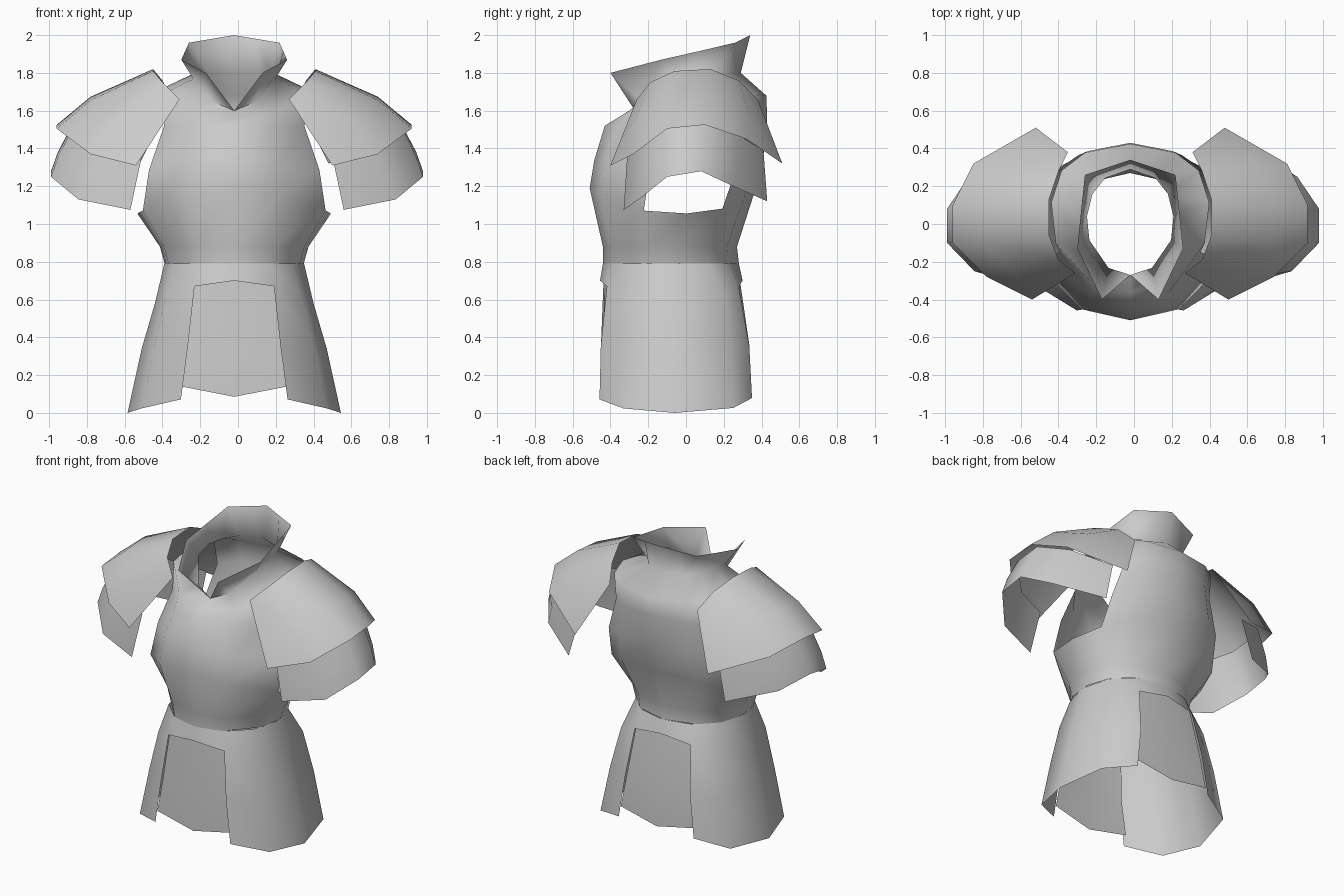
import bpy, bmesh
from math import sin, cos, radians
from mathutils import Vector

if "Cube" in bpy.data.objects:
    bpy.data.objects.remove(bpy.data.objects["Cube"])

MID = -0.02      # centre line of the body

steel = bpy.data.materials.new("grey_steel")
steel.use_nodes = True
steel.diffuse_color = (0.6, 0.6, 0.6, 1)
steel.node_tree.nodes["Principled BSDF"].inputs["Base Color"].default_value = (0.6, 0.6, 0.6, 1)


def ring_point(row, degrees):
    """Point on an oval; 0 degrees is the front, 90 is +x."""
    width, front, back, z_side, z_front, z_back, boxy_front, boxy_back = row
    a = radians(degrees)
    c = cos(a)
    depth = c ** boxy_front if c > 0 else -(-c) ** boxy_back
    z_end = z_front if c > 0 else z_back
    return Vector((MID + width * sin(a), (front + back) / 2 - (back - front) / 2 * depth,
                   z_side + (z_end - z_side) * c * c))


def full_turn(half):
    """Column angles all round, from those of the left half."""
    return half + [-a for a in half[-2:0:-1]]


def sheet(name, rows, closed=False, skip=lambda r, c: False):
    """Loft rows of points into a sheet, leaving out skipped cells."""
    bm = bmesh.new()
    grid = [[bm.verts.new(p) for p in row] for row in rows]
    n = len(rows[0])
    for r in range(len(rows) - 1):
        for c in range(n if closed else n - 1):
            if not skip(r, c):
                d = (c + 1) % n
                bm.faces.new((grid[r][c], grid[r][d], grid[r + 1][d], grid[r + 1][c]))
    bmesh.ops.remove_doubles(bm, verts=bm.verts, dist=0.0005)
    bmesh.ops.delete(bm, geom=[v for v in bm.verts if not v.link_faces], context='VERTS')
    bmesh.ops.recalc_face_normals(bm, faces=bm.faces)
    mesh = bpy.data.meshes.new(name)
    bm.to_mesh(mesh)
    bm.free()
    mesh.materials.append(steel)
    obj = bpy.data.objects.new(name, mesh)
    bpy.context.collection.objects.link(obj)
    bpy.ops.object.select_all(action='DESELECT')
    obj.select_set(True)
    bpy.context.view_layer.objects.active = obj
    bpy.ops.object.shade_smooth_by_angle(angle=radians(110))


# Cuirass: waist to neckline, with an armhole on each side
waist = (0.37, -0.44, 0.28, 0.79, 0.79, 0.79, 1, 0.9)
body = [
    waist,
    (0.395, -0.44, 0.27, 0.88, 0.88, 0.88, 1, 0.8),
    (0.515, -0.51, 0.36, 1.055, 1.19, 1.16, 1, 0.7),
    (0.48, -0.485, 0.41, 1.28, 1.34, 1.36, 1, 0.55),
    (0.395, -0.43, 0.43, 1.52, 1.52, 1.56, 1, 0.55),
    (0.42, -0.36, 0.425, 1.70, 1.56, 1.68, 1, 0.65),
    (0.23, -0.27, 0.29, 1.79, 1.60, 1.80, 1, 0.9),
]
# Collar rim: flared, meeting in an open V at the throat
rim = [(0, -0.27, 1.60), (0.15, -0.40, 1.80), (0.28, -0.13, 1.87), (0.26, 0.07, 1.915),
       (0.24, 0.26, 1.96), (0.12, 0.30, 1.98), (0, 0.34, 2.0)]
rim += [(-x, y, z) for x, y, z in rim[-2:0:-1]]
body_columns = full_turn([0, 30, 70, 95, 120, 145, 180])
rows = [[ring_point(row, a) for a in body_columns] for row in body]
rows.append([(x + MID, y, z) for x, y, z in rim])
arm_cells = {2, 3, 8, 9}
sheet("cuirass_with_collar", rows, closed=True,
      skip=lambda r, c: 2 <= r <= 4 and c in arm_cells)

# Skirt: belt on top, open at the front and back below the arch
skirt = [
    waist,
    (0.42, -0.455, 0.30, 0.58, 0.70, 0.70, 0.7, 0.4),
    (0.49, -0.495, 0.365, 0.34, 0.36, 0.36, 0.75, 0.5),
    (0.565, -0.50, 0.38, 0.0, 0.095, 0.105, 0.7, 0.5),
]
skirt_columns = full_turn([0, 30, 60, 90, 120, 150, 180])
open_cells = {0, 5, 6, 11}
sheet("skirt", [[ring_point(row, a) for a in skirt_columns] for row in skirt],
      closed=True, skip=lambda r, c: r >= 1 and c in open_cells)

# Front and back skirt panels, tucked behind the belt and the openings
panel = [(0.42, -0.435, 0.28, 0.64, 0.74, 0.74, 0.7, 0.5),
         (0.49, -0.45, 0.335, 0.34, 0.36, 0.36, 0.3, 0.3),
         (0.565, -0.455, 0.345, 0.305, 0.085, 0.085, 0.3, 0.3)]
for name, centre in (("front_panel", 0), ("back_panel", 180)):
    sheet(name, [[ring_point(row, centre + k) for k in (-30, 0, 30)] for row in panel])

# Shoulder guards: edges listed from front to back
upper_inner = [(0.29, -0.26, 1.66), (0.38, -0.19, 1.75), (0.43, -0.06, 1.81),
               (0.43, 0.13, 1.82), (0.38, 0.28, 1.76), (0.33, 0.38, 1.66)]
upper_outer = [(0.52, -0.40, 1.31), (0.76, -0.28, 1.37), (0.94, -0.10, 1.505),
               (0.94, 0.10, 1.525), (0.83, 0.32, 1.45), (0.50, 0.51, 1.32)]
lower_inner = [(0.50, -0.31, 1.38), (0.70, -0.25, 1.42), (0.87, -0.09, 1.51),
               (0.87, 0.10, 1.53), (0.76, 0.28, 1.47), (0.52, 0.41, 1.39)]
lower_outer = [(0.565, -0.33, 1.075), (0.84, -0.25, 1.13), (0.985, -0.10, 1.25),
               (0.985, 0.08, 1.28), (0.87, 0.25, 1.20), (0.59, 0.43, 1.12)]


def guard(name, inner, outer, side, shift, bulge):
    core = Vector((0.45, 0.05, 1.3))
    middle = []
    for i, (a, b) in enumerate(zip(inner, outer)):
        p = Vector(a).lerp(Vector(b), 0.6)
        swell = bulge if 0 < i < len(inner) - 1 else 0
        middle.append(p + (p - core).normalized() * swell)
    sheet(name, [[(side * p[0] + shift, p[1], p[2]) for p in row]
                 for row in (inner, middle, outer)])


for label, side in (("left", 1), ("right", -1)):
    guard(label + "_upper_shoulder_guard", upper_inner, upper_outer, side, MID, 0.04)
    guard(label + "_lower_shoulder_guard", lower_inner, lower_outer, side, -0.005, 0.01)
